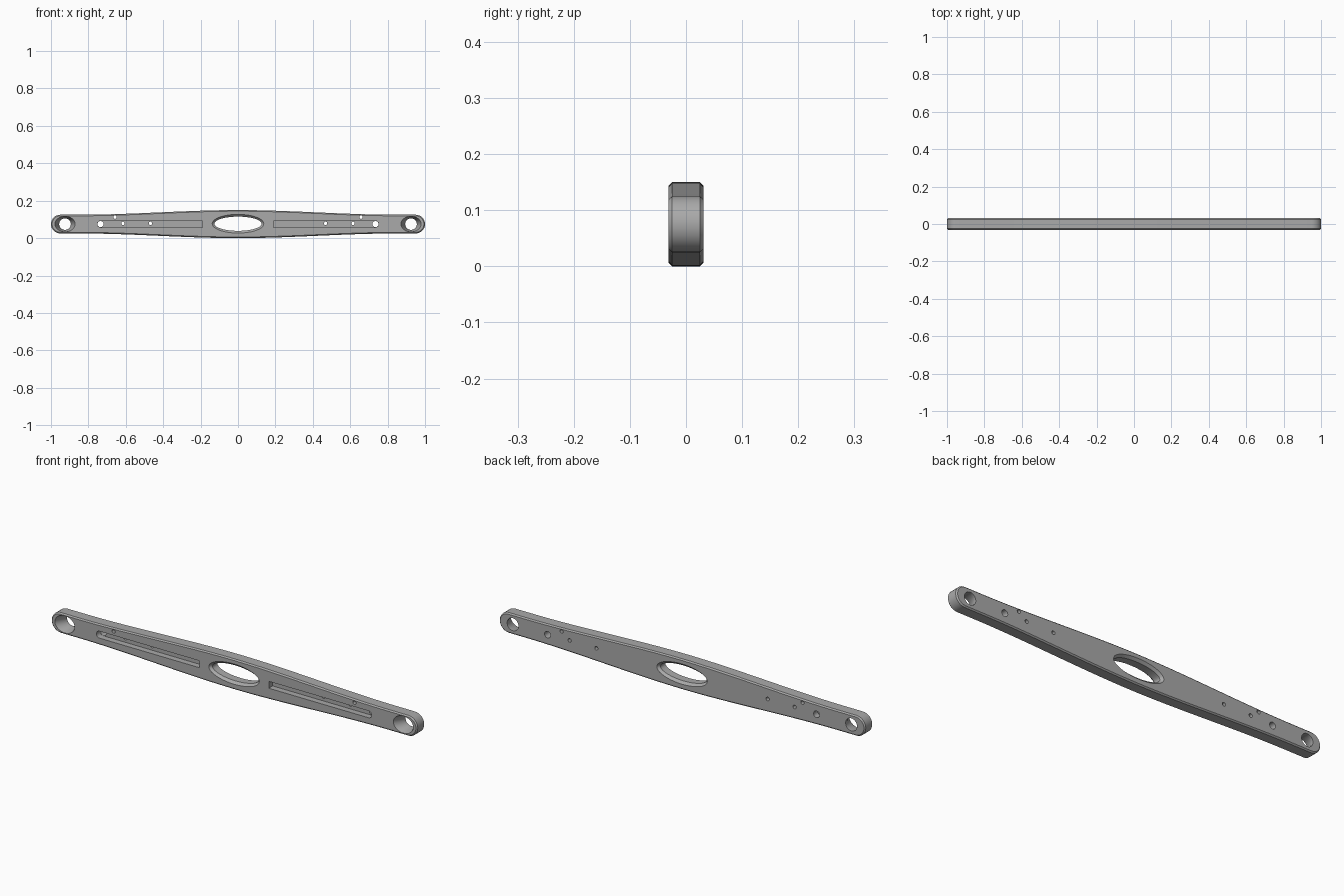
import bpy, bmesh, math

if "Cube" in bpy.data.objects:
    bpy.data.objects.remove(bpy.data.objects["Cube"])

CZ = 0.075      # height of the bar's centre line
HALF_Y = 0.031  # half of the bar's thickness

grey = bpy.data.materials.new("metal grey")
grey.diffuse_color = (0.4, 0.4, 0.4, 1)
grey.use_nodes = True
grey.node_tree.nodes["Principled BSDF"].inputs["Base Color"].default_value = grey.diffuse_color


def loft(name, rings):
    """Closed solid through rings of (x, z) points, each given as (y, points)."""
    bm = bmesh.new()
    loops = [[bm.verts.new((x, y, z)) for x, z in pts] for y, pts in rings]
    n = len(loops[0])
    for a, b in zip(loops, loops[1:]):
        for i in range(n):
            bm.faces.new((a[i], a[(i + 1) % n], b[(i + 1) % n], b[i]))
    bm.faces.new(loops[0])
    bm.faces.new(loops[-1][::-1])
    bmesh.ops.recalc_face_normals(bm, faces=bm.faces)
    mesh = bpy.data.meshes.new(name)
    bm.to_mesh(mesh)
    bm.free()
    mesh.materials.append(grey)
    ob = bpy.data.objects.new(name, mesh)
    bpy.context.collection.objects.link(ob)
    return ob


def ellipse(cx, cz, rx, rz, n):
    return [(cx + rx * math.cos(2 * math.pi * i / n),
             cz + rz * math.sin(2 * math.pi * i / n)) for i in range(n)]


def half_height(x):
    """Slim ends swelling smoothly to the middle."""
    t = max(0.0, 1 - abs(x) / 0.85)
    s = t * t * (3 - 2 * t)
    return 0.050 + 0.025 * s


def outline(inset):
    """Bar outline with rounded ends, shrunk by inset."""
    r = 0.050 - inset
    pts = []
    for side in (1, -1):
        for i in range(17):
            a = -math.pi / 2 + math.pi * i / 16
            pts.append((side * (0.95 + r * math.cos(a)), CZ + side * r * math.sin(a)))
        for i in range(1, 40):
            x = side * (0.95 - 1.9 * i / 40)
            pts.append((x, CZ + side * (half_height(x) - inset)))
    return pts


# Bar with chamfered rims
C = 0.006
bar = loft("bar", [(-HALF_Y, outline(C)), (-HALF_Y + C, outline(0)),
                   (HALF_Y - C, outline(0)), (HALF_Y, outline(C))])

cutters = []
E = 0.01  # cutter overshoot

# Central oval opening with chamfered rims
oval = [(-HALF_Y - E, 0.012 + E), (-HALF_Y + 0.012, 0), (HALF_Y - 0.012, 0), (HALF_Y + E, 0.012 + E)]
cutters.append(loft("oval_cutter", [(y, ellipse(0, CZ + 0.002, 0.126 + d, 0.038 + d, 64))
                                    for y, d in oval]))

for s in (1, -1):
    # Flared end holes
    cx = s * 0.925
    cutters.append(loft("end_hole_cutter", [
        (-HALF_Y - E, ellipse(cx, CZ, 0.054, 0.042, 40)),
        (-HALF_Y, ellipse(cx, CZ, 0.054, 0.042, 40)),
        (HALF_Y - 0.012, ellipse(cx, CZ, 0.031, 0.031, 40)),
        (HALF_Y + E, ellipse(cx, CZ, 0.031, 0.031, 40))]))
    # Long slot on the front, square inner end and round outer end
    r = 0.017
    slot = [(s * 0.19, CZ - r), (s * 0.19, CZ + r)]
    slot += [(s * (0.735 + r * math.sin(math.pi * i / 12)),
              CZ + r * math.cos(math.pi * i / 12)) for i in range(13)]
    cutters.append(loft("slot_cutter", [(-HALF_Y - E, slot), (-HALF_Y + 0.03, slot)]))
    # Drilled holes
    for x, z, rad in ((0.735, CZ, 0.0165), (0.615, CZ + 0.004, 0.009),
                      (0.468, CZ + 0.004, 0.009), (0.658, 0.112, 0.009)):
        pts = ellipse(s * x, z, rad, rad, 20)
        cutters.append(loft("drill_cutter", [(-HALF_Y - E, pts), (HALF_Y + E, pts)]))

# Cut every opening, then bake the result
for c in cutters:
    c.hide_render = True
    m = bar.modifiers.new("cut", 'BOOLEAN')
    m.operation = 'DIFFERENCE'
    m.solver = 'EXACT'
    m.object = c
bpy.context.view_layer.objects.active = bar
bar.select_set(True)
for m in list(bar.modifiers):
    bpy.ops.object.modifier_apply(modifier=m.name)
for c in cutters:
    bpy.data.objects.remove(c)
bpy.ops.object.shade_smooth_by_angle(angle=math.radians(30))
